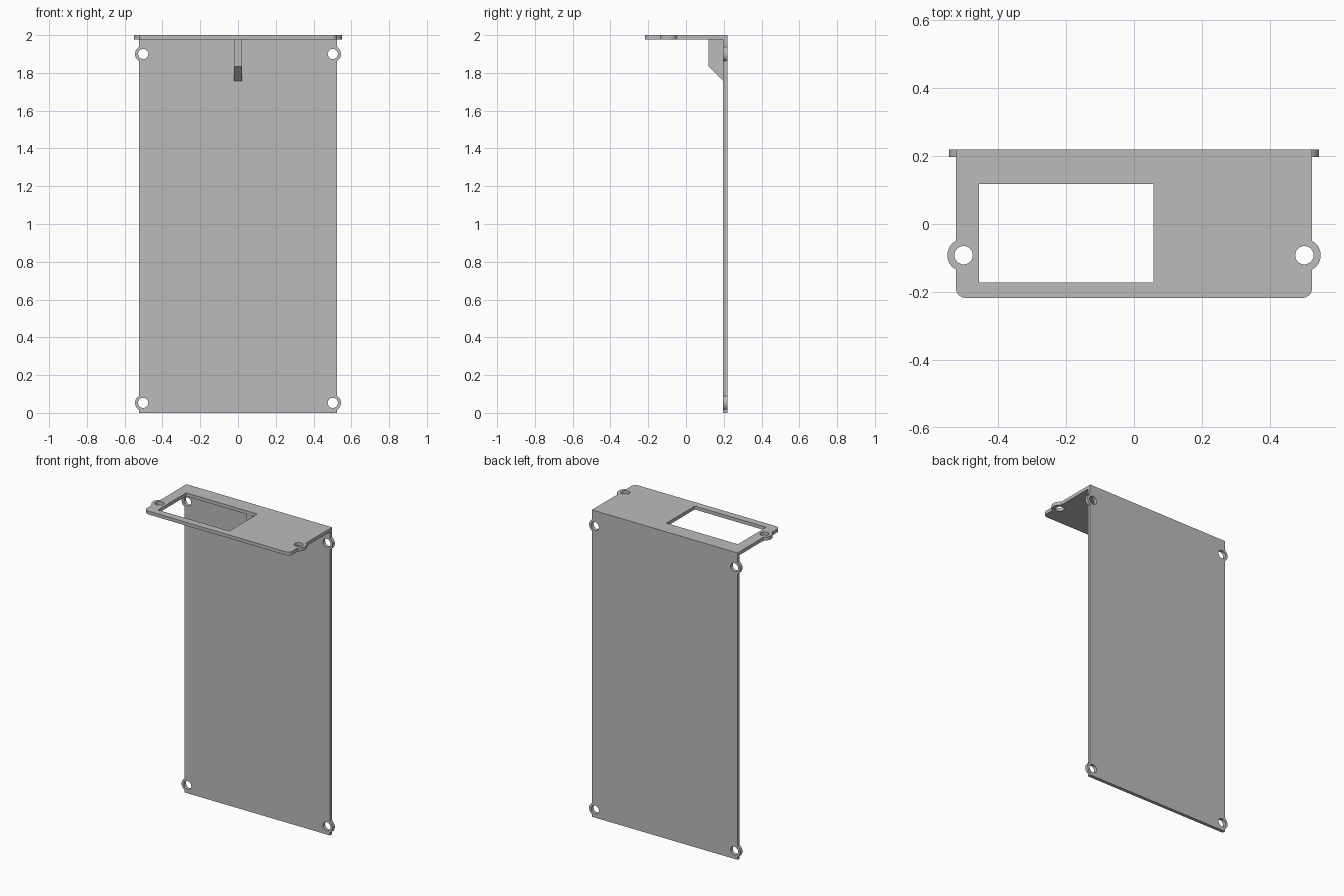
import bpy
from math import acos, cos, sin, pi, radians

if "Cube" in bpy.data.objects:
    bpy.data.objects.remove(bpy.data.objects["Cube"], do_unlink=True)

GREY = (0.5, 0.5, 0.5, 1)
metal = bpy.data.materials.new("plain grey")
metal.use_nodes = True
metal.diffuse_color = GREY
metal.node_tree.nodes["Principled BSDF"].inputs["Base Color"].default_value = GREY

HALF = 0.525        # half width of both plates
THICK = 0.022       # sheet thickness
BACK = 0.219        # rear face
EAR_X = 0.502       # screw hole offset


def arc(cx, cy, r, start, end, steps):
    return [(cx + r * cos(start + (end - start) * i / steps),
             cy + r * sin(start + (end - start) * i / steps)) for i in range(steps + 1)]


def plate(name, low, high, ears, ear_r, hole_r, corner=0, cutouts=()):
    """Symmetric sheet with round screw ears on both sides, lying in XY."""
    side = arc(HALF - corner, low + corner, corner, -pi / 2, 0, 8) if corner else [(HALF, low)]
    reach = acos((HALF - EAR_X) / ear_r)
    for y in ears:
        side += arc(EAR_X, y, ear_r, -reach, reach, 24)
    side.append((HALF, high))
    loops = [side + [(-x, y) for x, y in reversed(side)]]
    loops += [arc(s * EAR_X, y, hole_r, 0, 2 * pi, 32)[:-1] for s in (-1, 1) for y in ears]
    loops += cutouts

    curve = bpy.data.curves.new(name, "CURVE")
    curve.dimensions = "2D"
    curve.fill_mode = "BOTH"
    curve.extrude = THICK / 2
    for loop in loops:
        spline = curve.splines.new("POLY")
        spline.points.add(len(loop) - 1)
        for point, (x, y) in zip(spline.points, loop):
            point.co = (x, y, 0, 1)
        spline.use_cyclic_u = True
    obj = bpy.data.objects.new(name, curve)
    bpy.context.collection.objects.link(obj)
    finish(obj)
    return obj


def finish(obj):
    """Turn into a welded mesh with smooth round edges."""
    bpy.ops.object.select_all(action="DESELECT")
    obj.select_set(True)
    bpy.context.view_layer.objects.active = obj
    if obj.type == "CURVE":
        bpy.ops.object.convert(target="MESH")
    bpy.ops.object.mode_set(mode="EDIT")
    bpy.ops.mesh.select_all(action="SELECT")
    bpy.ops.mesh.remove_doubles(threshold=0.0001)
    bpy.ops.mesh.normals_make_consistent(inside=False)
    bpy.ops.object.mode_set(mode="OBJECT")
    obj.data.materials.clear()
    obj.data.materials.append(metal)
    bpy.ops.object.shade_smooth_by_angle(angle=radians(30))


# Upright back panel with four screw ears
panel = plate("back_panel", 0, 2 - THICK, (0.053, 1.9), 0.043, 0.027)
panel.rotation_euler.x = pi / 2
panel.location.y = BACK - THICK / 2

# Top flange with rounded front corners, two ears and a rectangular window
window = [(-0.457, -0.172), (0.058, -0.172), (0.058, 0.118), (-0.457, 0.118)]
flange = plate("top_flange", -0.218, BACK, (-0.092,), 0.048, 0.027, 0.03, [window])
flange.location.z = 2 - THICK / 2

# Chamfered gusset under the flange
FRONT, INNER, TOP = 0.118, BACK - THICK, 2 - THICK
profile = [(INNER, TOP), (FRONT, TOP), (FRONT, 1.835), (INNER, 1.757)]
verts = [(x, y, z) for x in (-0.02, 0.02) for y, z in profile]
n = len(profile)
faces = [range(n), range(n, 2 * n)]
faces += [(i, (i + 1) % n, (i + 1) % n + n, i + n) for i in range(n)]
mesh = bpy.data.meshes.new("gusset")
mesh.from_pydata(verts, [], [tuple(f) for f in faces])
gusset = bpy.data.objects.new("gusset", mesh)
bpy.context.collection.objects.link(gusset)
finish(gusset)
